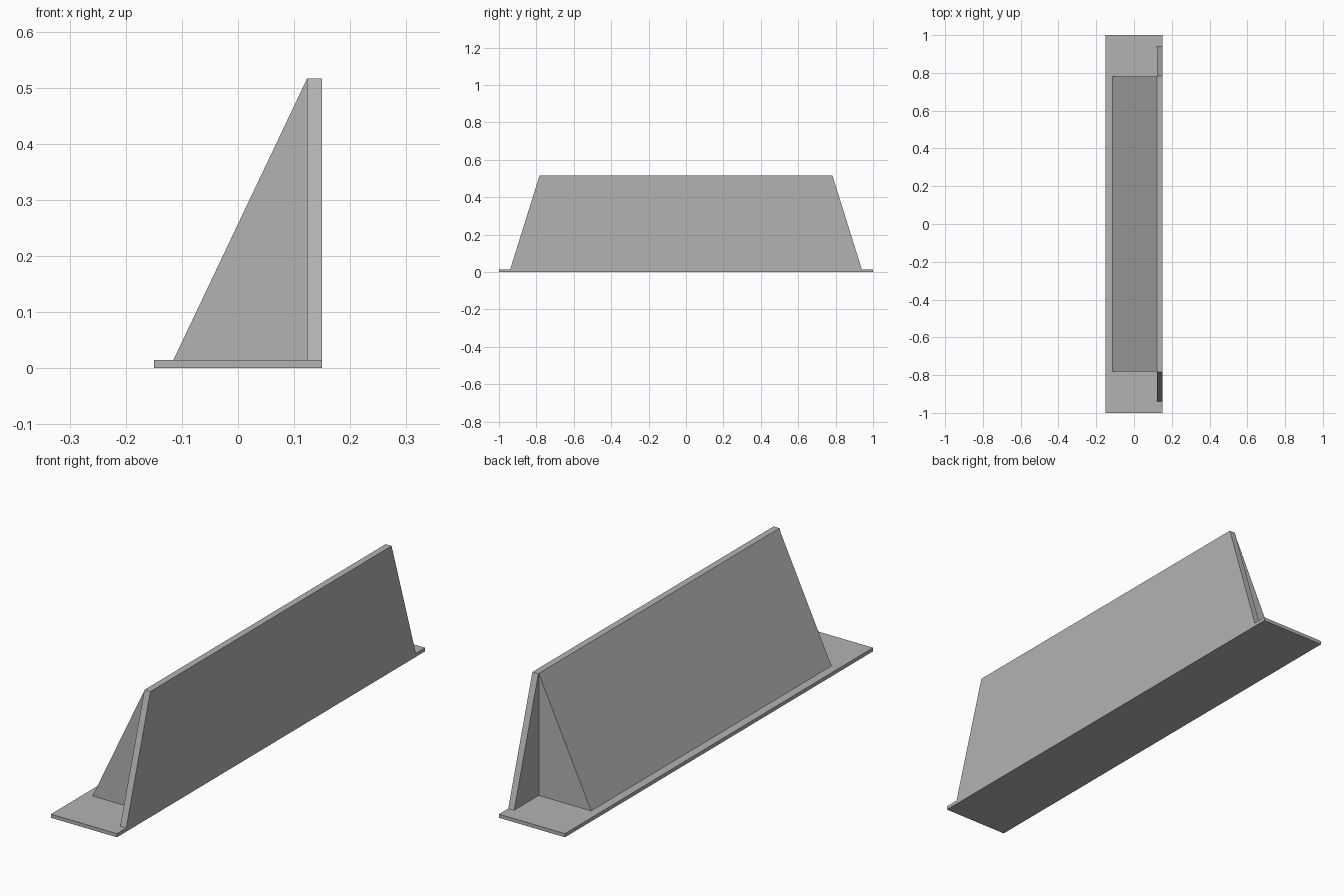
import bpy

cube = bpy.data.objects.get("Cube")
if cube:
    bpy.data.objects.remove(cube, do_unlink=True)

# Single flat grey
grey = bpy.data.materials.new("plain grey")
grey.use_nodes = True
colour = (0.45, 0.45, 0.45, 1)
grey.diffuse_color = colour
grey.node_tree.nodes["Principled BSDF"].inputs["Base Color"].default_value = colour

BASE_TOP, TOP = 0.015, 0.516
PLATE_INNER, OUTER = 0.123, 0.15


def prism(name, start, end):
    """Closed solid between two matching outlines."""
    n = len(start)
    faces = [tuple(reversed(range(n))), tuple(range(n, 2 * n))]
    faces += [(i, (i + 1) % n, n + (i + 1) % n, n + i) for i in range(n)]
    mesh = bpy.data.meshes.new(name)
    mesh.from_pydata(start + end, [], faces)
    mesh.materials.append(grey)
    mesh.update()
    obj = bpy.data.objects.new(name, mesh)
    bpy.context.collection.objects.link(obj)
    return obj


def along_y(name, profile, half):
    """Extrude an x-z profile (clockwise seen from the front) along y."""
    return prism(name, [(x, half, z) for x, z in reversed(profile)],
                 [(x, -half, z) for x, z in reversed(profile)])


# Flat base
along_y("base_plate", [(-OUTER, 0), (-OUTER, BASE_TOP), (OUTER, BASE_TOP), (OUTER, 0)], 1.0)

# Upright trapezoid panel with sloping ends
outline = [(-0.94, BASE_TOP), (0.94, BASE_TOP), (0.783, TOP), (-0.783, TOP)]
prism("upright_panel", [(PLATE_INNER, y, z) for y, z in outline],
      [(OUTER, y, z) for y, z in outline])

# Solid wedge bracing the panel
along_y("wedge_support", [(-0.115, BASE_TOP), (PLATE_INNER, TOP), (PLATE_INNER, BASE_TOP)], 0.78)
